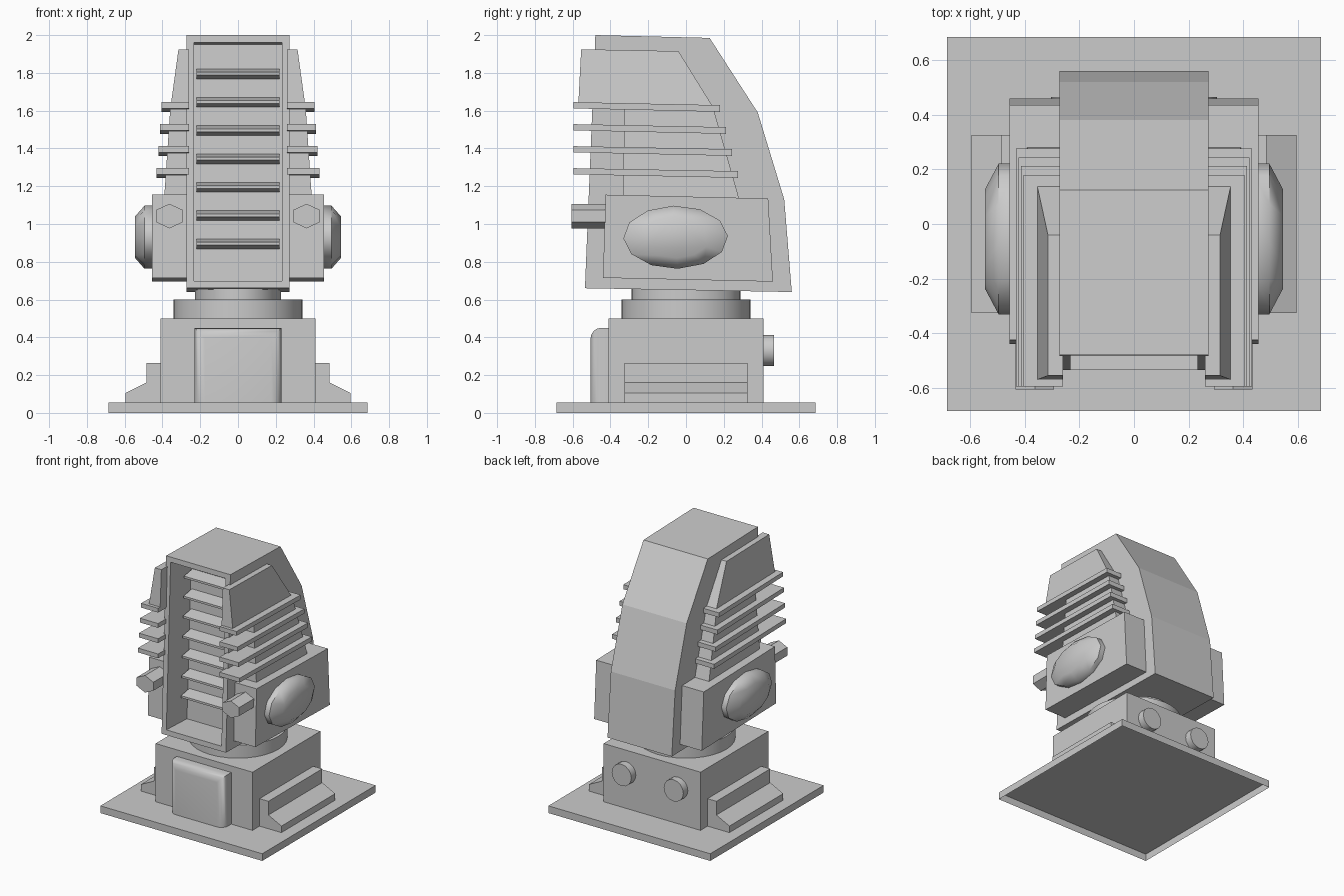
import bpy, bmesh, math

if "Cube" in bpy.data.objects:
    bpy.data.objects.remove(bpy.data.objects["Cube"])


def loft(name, rings, mirror=False, smooth=False, edit=None):
    """Skin matching point rings, cap both ends, optionally mirror across x."""
    bm = bmesh.new()
    vs = [[bm.verts.new(p) for p in r] for r in rings]
    n = len(vs[0])
    for a, b in zip(vs, vs[1:]):
        for i in range(n):
            j = (i + 1) % n
            bm.faces.new((a[i], a[j], b[j], b[i]))
    bm.faces.new(vs[0][::-1])
    bm.faces.new(vs[-1])
    bmesh.ops.recalc_face_normals(bm, faces=bm.faces)
    if edit:
        edit(bm)
    me = bpy.data.meshes.new(name)
    bm.to_mesh(me)
    bm.free()
    ob = bpy.data.objects.new(name, me)
    bpy.context.collection.objects.link(ob)
    if mirror:
        ob.modifiers.new("Mirror", 'MIRROR').use_mirror_merge = False
    if smooth:
        bpy.ops.object.select_all(action='DESELECT')
        ob.select_set(True)
        bpy.context.view_layer.objects.active = ob
        bpy.ops.object.shade_smooth_by_angle(angle=math.radians(50))
    return ob


def side_prism(name, pts, x0, x1, **kw):
    """Extrude a (y, z) side profile along x."""
    return loft(name, [[(x, y, z) for y, z in pts] for x in (x0, x1)], **kw)


def rect(x0, x1, y0, y1, z):
    return [(x0, y0, z), (x1, y0, z), (x1, y1, z), (x0, y1, z)]


def box(name, x0, x1, y0, y1, z0, z1, **kw):
    return loft(name, [rect(x0, x1, y0, y1, z0), rect(x0, x1, y0, y1, z1)], **kw)


def oval(ra, rb, n, start=0.0):
    return [(ra * math.cos(start + math.tau * i / n),
             rb * math.sin(start + math.tau * i / n)) for i in range(n)]


# Base plate, open underneath
def open_bottom(bm):
    low = [f for f in bm.faces if f.normal.z < -0.9]
    bmesh.ops.delete(bm, geom=low, context='FACES_ONLY')


box("base_plate", -.685, .685, -.685, .685, 0, .055, edit=open_bottom)
box("pedestal", -.41, .41, -.41, .41, .055, .5)


# Rounded panel on the pedestal front
def round_front(bm):
    es = [e for e in bm.edges
          if all(v.co.y < -.5 for v in e.verts)
          and any(v.co.z > .1 for v in e.verts)]
    bmesh.ops.bevel(bm, geom=es, offset=.055, segments=4, profile=.5,
                    affect='EDGES')


box("front_panel", -.23, .23, -.505, -.4, .055, .45, edit=round_front, smooth=True)

# Stepped side feet
step = [(.4, .055), (.595, .055), (.595, .105), (.485, .16), (.485, .265), (.4, .265)]
loft("side_step", [[(x, y, z) for x, z in step] for y in (-.325, .325)], mirror=True)

# Knobs on the back
loft("back_knob", [[(.22 + a, y, .33 + b) for a, b in oval(.083, .083, 16)]
                   for y in (.4, .465)], mirror=True, smooth=True)

# Swivel collar and oval neck
for name, rx, ry, z0, z1 in (("collar", .342, .342, .5, .6), ("neck", .228, .288, .6, .67)):
    loft(name, [[(a, b, z) for a, b in oval(rx, ry, 32)] for z in (z0, z1)], smooth=True)


# Main housing with a deep front recess
def cut_recess(bm):
    front = [min(bm.faces, key=lambda f: f.normal.y)]
    bmesh.ops.inset_individual(bm, faces=front, thickness=.055)
    bmesh.ops.inset_individual(bm, faces=front, thickness=0, depth=-.25)


side_prism("housing", [(-.48, 2), (.125, 1.985), (.38, 1.59), (.52, 1.13),
                       (.56, .64), (-.535, .66)], -.272, .272, edit=cut_recess)

# Wedge shaped louvre slats inside the recess
for i in range(7):
    z = 1.796 - .15 * i
    y = -.535 + (z - .66) * .041
    side_prism(f"slat_{i + 1}", [(y + .15, z + .008), (y + .26, z + .026),
                                 (y + .26, z - .03), (y + .15, z - .008)], -.22, .22)

# Tapered upper side panel
loft("upper_side_panel",
     [[(.26, -.57, 1.635), (.355, -.57, 1.635), (.355, .143, 1.62), (.26, .143, 1.62)],
      [(.26, -.555, 1.925), (.315, -.555, 1.925), (.315, -.04, 1.915), (.26, -.04, 1.915)]],
     mirror=True)

# Core behind the cooling fins
loft("fin_core", [rect(.26, .392, -.335, .285, 1.12), rect(.26, .358, -.325, .143, 1.62)],
     mirror=True)

# Cooling fins
for i in range(4):
    z, y = 1.645 - .1165 * i, .18 + .032 * i
    side_prism(f"fin_{i + 1}", [(-.595, z), (y, z - .016), (y, z - .051), (-.595, z - .033)],
               .26, .404 + .009 * i, mirror=True)

# Lower side box
side_prism("side_box", [(-.425, 1.155), (.435, 1.135), (.46, .695), (-.44, .715)],
           .26, .455, mirror=True)

# Oval side cap with chamfered rim
loft("side_cap", [[(x, -.055 + a * s, .93 + b * s) for a, b in oval(.277, .167, 12, .04)]
                  for x, s in ((.44, 1), (.495, 1), (.545, .66))], mirror=True, smooth=True)

# Hexagonal bolts facing forward
loft("front_bolt", [[(.363 + a, y, 1.042 + b) for a, b in oval(.081, .065, 6, math.pi / 2)]
                    for y in (-.605, -.41)], mirror=True)
